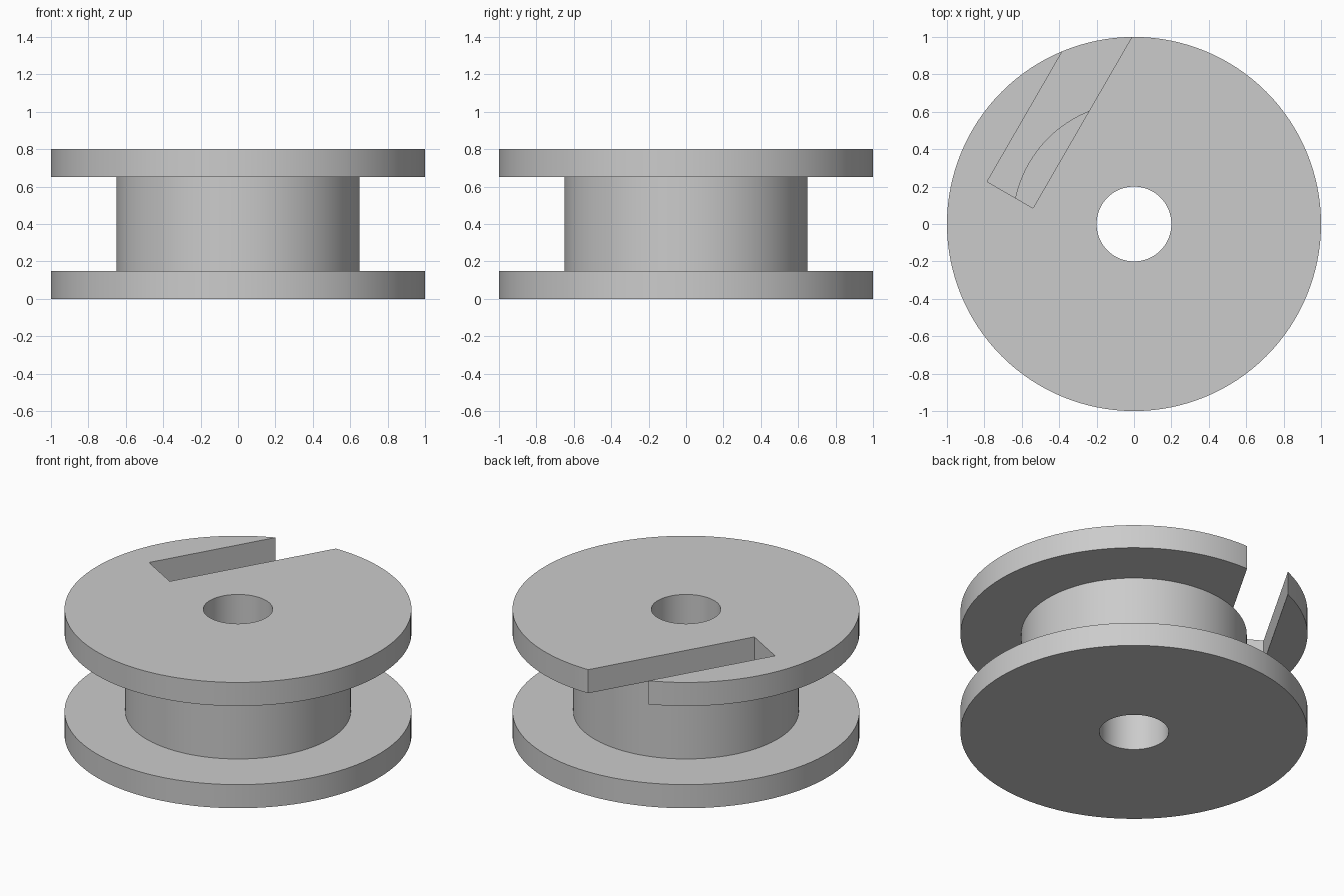
import bpy, bmesh
from math import radians, cos, sin, tau
from mathutils import Matrix

default = bpy.data.objects.get("Cube")
if default:
    bpy.data.objects.remove(default, do_unlink=True)

SEGMENTS = 128
RIM, HUB, BORE = 1.0, 0.65, 0.2
HEIGHT, FLANGE = 0.8, 0.15

grey = bpy.data.materials.new("plain grey")
grey.use_nodes = True
colour = (0.6, 0.6, 0.6, 1)
grey.diffuse_color = colour
grey.node_tree.nodes["Principled BSDF"].inputs["Base Color"].default_value = colour


def make_object(name, bm):
    bmesh.ops.recalc_face_normals(bm, faces=bm.faces)
    mesh = bpy.data.meshes.new(name)
    bm.to_mesh(mesh)
    bm.free()
    mesh.materials.append(grey)
    obj = bpy.data.objects.new(name, mesh)
    bpy.context.collection.objects.link(obj)
    return obj


# Spool: closed cross-section turned around the vertical axis
low, high = FLANGE, HEIGHT - FLANGE
profile = [(BORE, 0), (RIM, 0), (RIM, low), (HUB, low),
           (HUB, high), (RIM, high), (RIM, HEIGHT), (BORE, HEIGHT)]
bm = bmesh.new()
rings = []
for i in range(SEGMENTS):
    a = tau * i / SEGMENTS
    rings.append([bm.verts.new((r * cos(a), r * sin(a), z)) for r, z in profile])
for i, ring in enumerate(rings):
    following = rings[(i + 1) % SEGMENTS]
    for j in range(len(profile)):
        k = (j + 1) % len(profile)
        bm.faces.new((ring[j], following[j], following[k], ring[k]))
spool = make_object("spool", bm)

# Slot cutter: slanted box running out through the rim, floored on the hub top
bm = bmesh.new()
bmesh.ops.create_cube(bm, size=1)
bmesh.ops.translate(bm, verts=bm.verts, vec=(0.5, 0.5, 0.5))
bmesh.ops.scale(bm, verts=bm.verts, vec=(1.5, 0.283, 0.4))
bmesh.ops.rotate(bm, verts=bm.verts, matrix=Matrix.Rotation(radians(60), 3, "Z"))
bmesh.ops.translate(bm, verts=bm.verts, vec=(-0.54, 0.085, 0))
for v in bm.verts:
    v.co.z = high if v.co.z < 0.2 else HEIGHT + 0.2
cutter = make_object("slot_cutter", bm)
cutter.hide_render = True

slot = spool.modifiers.new("slot", "BOOLEAN")
slot.operation = "DIFFERENCE"
slot.solver = "EXACT"
slot.object = cutter

# Bake the cut, then smooth the round walls and keep the edges crisp
bpy.ops.object.select_all(action="DESELECT")
bpy.context.view_layer.objects.active = spool
spool.select_set(True)
bpy.ops.object.modifier_apply(modifier=slot.name)
bpy.data.objects.remove(cutter, do_unlink=True)
bpy.ops.object.shade_smooth_by_angle(angle=radians(30))
